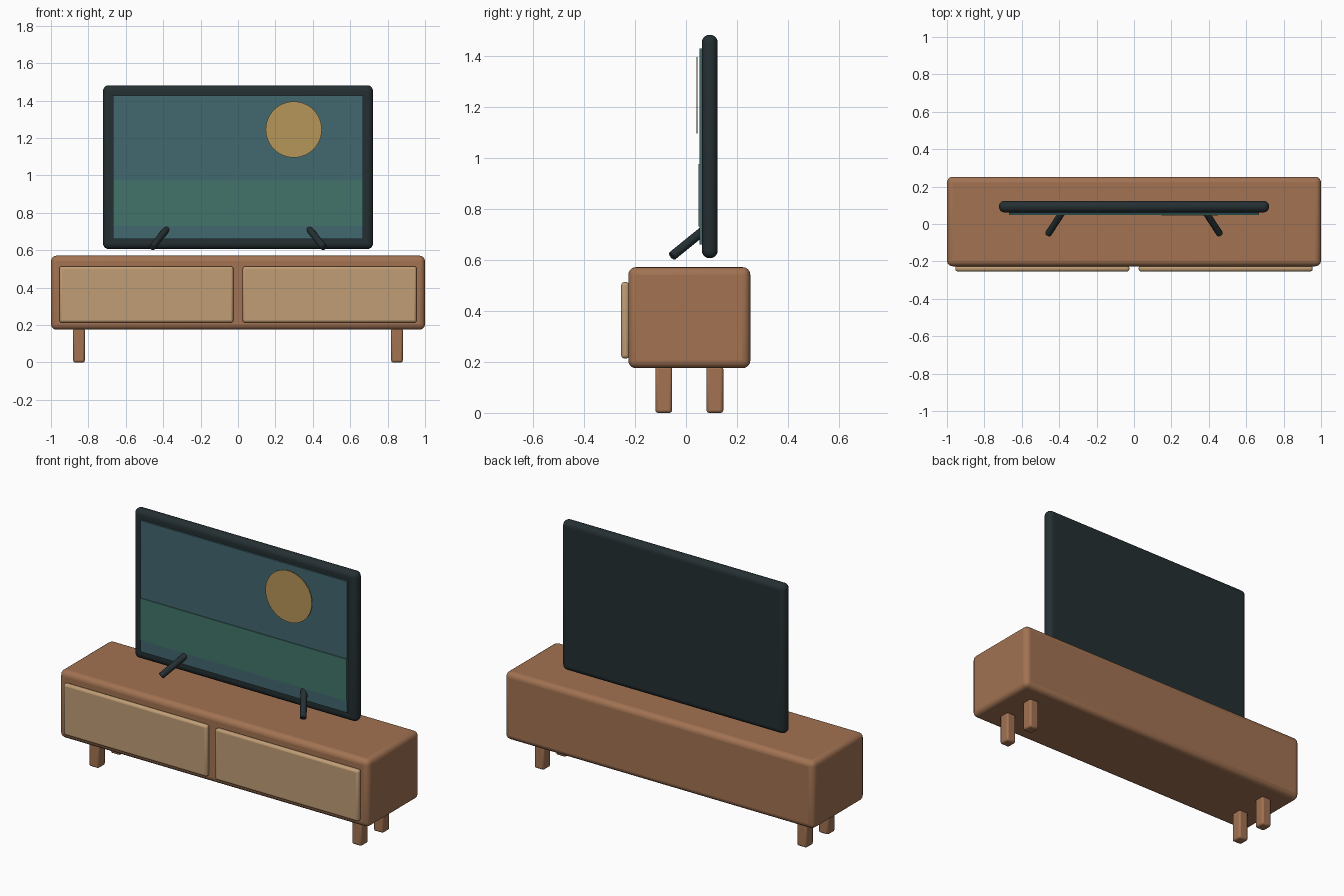
import bpy
from mathutils import Vector

if "Cube" in bpy.data.objects:
    bpy.data.objects.remove(bpy.data.objects["Cube"])


def material(name, rgb):
    m = bpy.data.materials.new(name)
    m.diffuse_color = (*rgb, 1)
    m.use_nodes = True
    m.node_tree.nodes["Principled BSDF"].inputs["Base Color"].default_value = m.diffuse_color
    return m


WOOD = material("wood", (0.36, 0.17, 0.085))
PALE = material("pale_wood", (0.53, 0.34, 0.18))
DARK = material("dark_plastic", (0.018, 0.028, 0.032))
SKY = material("screen_blue", (0.055, 0.14, 0.16))
HILL = material("screen_green", (0.055, 0.175, 0.145))
SUN = material("screen_gold", (0.47, 0.30, 0.10))


def finish(obj, name, mat, bevel=0.0, segments=4):
    obj.name = name
    obj.data.materials.append(mat)
    if bevel:
        mod = obj.modifiers.new("round", "BEVEL")
        mod.width, mod.segments, mod.limit_method = bevel, segments, "ANGLE"
    bpy.ops.object.shade_smooth_by_angle()
    return obj


def box(name, x, y, z, mat, bevel=0.0, segments=4):
    """Rounded box from (min, max) ranges."""
    mid = [(a + b) / 2 for a, b in (x, y, z)]
    bpy.ops.mesh.primitive_cube_add(size=1, location=mid)
    obj = bpy.context.object
    obj.scale = [b - a for a, b in (x, y, z)]
    bpy.ops.object.transform_apply(location=False, rotation=False, scale=True)
    return finish(obj, name, mat, bevel, segments)


def rod(name, a, b, radius, mat, bevel=0.0, sides=24):
    a, b = Vector(a), Vector(b)
    bpy.ops.mesh.primitive_cylinder_add(vertices=sides, radius=radius,
                                        depth=(b - a).length, location=(a + b) / 2)
    obj = bpy.context.object
    obj.rotation_euler = (b - a).to_track_quat("Z", "Y").to_euler()
    return finish(obj, name, mat, bevel, 2)


# cabinet body
box("cabinet", (-1, 1), (-0.226, 0.252), (0.175, 0.571), WOOD, 0.03)

for side, s in (("left", -1), ("right", 1)):
    # drawer fronts
    box(f"{side}_drawer_front", sorted((s * 0.025, s * 0.955)), (-0.254, -0.222),
        (0.213, 0.513), PALE, 0.013, 3)
    # legs
    for place, y in (("front", -0.087), ("back", 0.113)):
        box(f"{side}_{place}_leg", (s * 0.85 - 0.031, s * 0.85 + 0.031),
            (y - 0.033, y + 0.033), (0, 0.182), WOOD, 0.01, 2)
    # slanted television feet
    rod(f"{side}_television_foot", (s * 0.46, -0.055, 0.614), (s * 0.367, 0.088, 0.73),
        0.018, DARK, 0.004)

# television body
box("television_frame", (-0.722, 0.722), (0.062, 0.124), (0.606, 1.481), DARK, 0.03, 5)

# screen picture layers
box("screen", (-0.668, 0.668), (0.053, 0.064), (0.66, 1.427), SKY)
box("screen_hill", (-0.667, 0.667), (0.048, 0.054), (0.73, 0.975), HILL)
rod("screen_sun", (0.298, 0.046, 1.245), (0.298, 0.042, 1.245), 0.15, SUN, sides=48)
